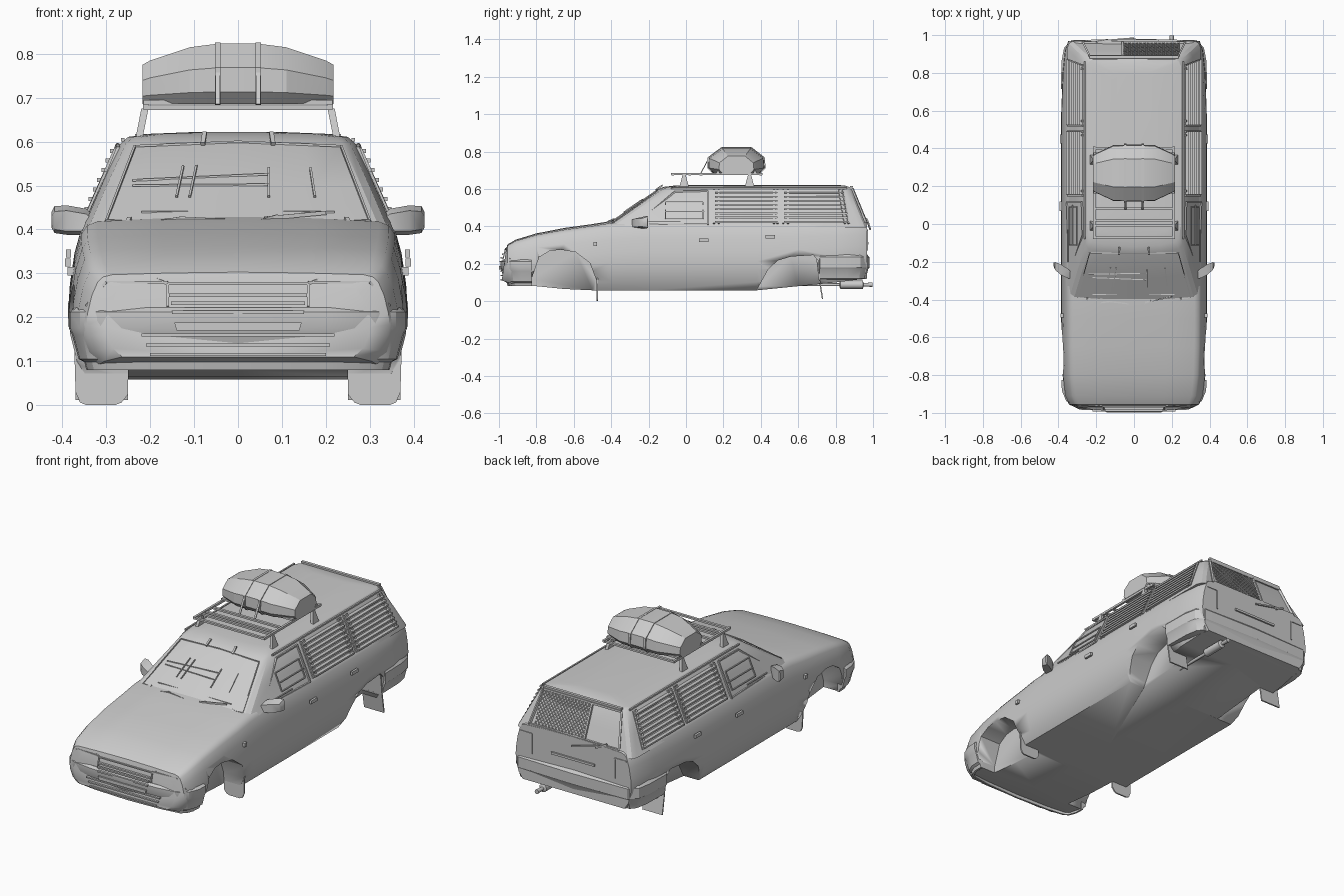
import bpy, bmesh, math
from mathutils import Vector

old = bpy.data.objects.get("Cube")
if old:
    bpy.data.objects.remove(old, do_unlink=True)

grey = bpy.data.materials.new("plain_grey")
grey.use_nodes = True
colour = (0.6, 0.6, 0.6, 1)
grey.diffuse_color = colour
grey.node_tree.nodes["Principled BSDF"].inputs["Base Color"].default_value = colour


def finish(name, bm, angle=30):
    bmesh.ops.recalc_face_normals(bm, faces=bm.faces)
    mesh = bpy.data.meshes.new(name)
    bm.to_mesh(mesh)
    bm.free()
    mesh.materials.append(grey)
    ob = bpy.data.objects.new(name, mesh)
    bpy.context.collection.objects.link(ob)
    bpy.ops.object.select_all(action='DESELECT')
    ob.select_set(True)
    bpy.context.view_layer.objects.active = ob
    bpy.ops.object.shade_smooth_by_angle(angle=math.radians(angle))
    return ob


def add_loft(bm, rings):
    rows = [[bm.verts.new(p) for p in ring] for ring in rings]
    n = len(rows[0])
    for a, b in zip(rows, rows[1:]):
        for i in range(n):
            j = (i + 1) % n
            bm.faces.new((a[i], a[j], b[j], b[i]))
    bm.faces.new(rows[0])
    bm.faces.new(rows[-1])


def loft(name, rings, angle=30):
    bm = bmesh.new()
    add_loft(bm, rings)
    return finish(name, bm, angle)


def mirrored(half):
    """Close a half outline that starts and ends on the centre plane."""
    return half + [(-x, y, z) for x, y, z in half[-2:0:-1]]


def both(p, side):
    return (p[0] * side, p[1], p[2])


def bars(name, items, w, t, sides=(1,)):
    """Rectangular rods between pairs of points."""
    bm = bmesh.new()
    for s in sides:
        for p, q in items:
            p, q = Vector(both(p, s)), Vector(both(q, s))
            rot = (q - p).to_track_quat('Z', 'Y')
            corners = [rot @ Vector((a * w / 2, b * t / 2, 0))
                       for a, b in ((-1, -1), (1, -1), (1, 1), (-1, 1))]
            add_loft(bm, [[p + c for c in corners], [q + c for c in corners]])
    return finish(name, bm)


def prism(name, pts, axis, a, b, sides=(1,)):
    """Extrude a flat outline along x or y."""
    def place(p, d):
        return (d, p[0], p[1]) if axis == 'x' else (p[0], d, p[1])
    bm = bmesh.new()
    for s in sides:
        add_loft(bm, [[both(place(p, d), s) for p in pts] for d in (a, b)])
    return finish(name, bm)


PAIR = (1, -1)

# Lower body: station = y, floor height, half width, top height
stations = [(-.985, .11, .30, .27), (-.955, .10, .345, .297), (-.91, .09, .366, .322),
            (-.8, .08, .378, .354), (-.65, .065, .384, .382), (-.5, .058, .386, .402),
            (-.4, .058, .386, .418), (-.2, .058, .386, .43), (.38, .058, .386, .43),
            (.6, .08, .386, .43), (.8, .10, .378, .43), (.92, .115, .365, .43),
            (.968, .12, .348, .42)]
section = [(0, 0), (.88, 0), (.95, .12), (.99, .3), (1, .42), (.992, .56),
           (.965, .76), (.925, .92), (.89, .975), (.83, 1), (.45, 1.02), (0, 1.03)]
rings = []
for y, zb, w, zt in stations:
    lean = .022 if y < -.96 else 0
    rings.append(mirrored([(w * f, y + lean * t, zb + t * (zt - zb)) for f, t in section]))
body = loft("lower_body", rings, 40)

# Wheel arches cut from the lower body
front_arch = [(-.83, .0), (-.825, .12), (-.785, .235), (-.73, .268), (-.67, .275),
              (-.59, .262), (-.515, .205), (-.482, .12), (-.472, .0)]
rear_arch = [(.34, .0), (.39, .08), (.44, .17), (.49, .217), (.56, .238), (.68, .246),
             (.705, .22), (.715, .0)]
for outline in (front_arch, rear_arch):
    cutter = prism("arch_cutter", outline, 'x', .25, .5, PAIR)
    cutter.hide_render = True
    mod = body.modifiers.new("arch", 'BOOLEAN')
    mod.object, mod.solver = cutter, 'EXACT'
    bpy.context.view_layer.objects.active = body
    bpy.ops.object.modifier_apply(modifier=mod.name)
    bpy.data.objects.remove(cutter, do_unlink=True)

# Cabin: layer = height, half width, front y, rear y
layers = [(.395, .356, -.447, .968), (.5, .311, -.295, .925), (.595, .268, -.158, .886),
          (.611, .25, -.12, .872), (.618, .2, -.06, .85), (.622, .1, .02, .8)]
rings = []
for z, w, f, r in layers:
    rings.append(mirrored([(0, f, z), (w * .55, f + .008, z), (w - .03, f + .026, z),
                           (w - .012, f + .05, z), (w, f + .12, z), (w, .3, z),
                           (w, r - .04, z), (w - .012, r - .012, z), (w - .03, r, z), (0, r, z)]))
loft("cabin", rings, 25)


def side(y, z, out=.006):
    return (.356 - .442 * (z - .395) + out, y, z)


def screen(x, z, out=.005):
    return (x, -.447 + 1.445 * (z - .395) + .3 * x * x - out, z)


def back(x, z, out=.006):
    return (x, .968 - .41 * (z - .395) + out, z)


# Bumpers: an outline swept round the corner in plan
def bumper(name, path, profile):
    full = path + [(-x, y) for x, y in path[-2::-1]]
    rings = []
    for i, p in enumerate(full):
        a, b = full[max(i - 1, 0)], full[min(i + 1, len(full) - 1)]
        d = Vector((b[0] - a[0], b[1] - a[1])).normalized()
        n = Vector((d.y, -d.x))
        if n.dot(Vector(p) - Vector((0, path[0][1] * .8))) < 0:
            n = -n
        rings.append([(p[0] + n.x * o, p[1] + n.y * o, z) for o, z in profile])
    loft(name, rings)


bumper("front_bumper", [(.375, -.825), (.372, -.88), (.352, -.93), (.31, -.96), (.2, -.975), (0, -.983)],
       [(-.04, .08), (-.03, .08), (-.025, .098), (-.012, .105), (.003, .16), (.01, .175),
        (.01, .212), (-.004, .222), (-.04, .222)])
bumper("rear_bumper", [(.376, .715), (.373, .86), (.36, .93), (.33, .962), (0, .97)],
       [(-.04, .115), (-.008, .12), (.004, .17), (.011, .18), (.011, .235), (-.002, .25), (-.04, .25)])

# Nose details
bars("grille_slats", [((-w, y, z), (w, y, z)) for w, y, z in
                      ((.15, -.99, .212), (.153, -.986, .232), (.157, -.977, .25))], .012, .008)
bars("lower_intake_slats", [((-w, -.982, z), (w, -.982, z)) for w, z in
                            ((.2, .115), (.21, .137), (.22, .16))], .02, .007)
prism("front_plate", [(-.14, .17), (.14, .17), (.145, .188), (-.145, .188)], 'y', -.999, -.99)
bars("headlight_edges", [((.16, -.978, .225), (.16, -.965, .28)), ((.16, -.965, .28), (.3, -.955, .28)),
                         ((.3, -.958, .28), (.345, -.94, .225))], .006, .006, PAIR)
bars("bonnet_lip", [((-.16, -.966, .276), (.16, -.966, .276)), ((.16, -.966, .276), (.21, -.94, .298)),
                    ((-.16, -.966, .276), (-.21, -.94, .298))], .008, .006)

# Windscreen frame, wipers and trim strips
edge = [screen(-.3, .42), screen(0, .415), screen(.3, .42), screen(.235, .59), screen(0, .6),
        screen(-.235, .59), screen(-.3, .42)]
bars("windscreen_seal", list(zip(edge, edge[1:])), .005, .005)
bars("wipers", [(screen(-.21, .412, .012), screen(-.13, .425, .012)), (screen(-.13, .425, .012), screen(-.03, .42, .012)),
                (screen(.03, .412, .012), screen(.09, .43, .012)), (screen(.06, .425, .012), screen(.2, .438, .012))],
     .007, .009)
bars("windscreen_strips", [(screen(-.24, .5), screen(.07, .502)), (screen(-.24, .512), screen(.07, .526)),
                           (screen(-.14, .475), screen(-.125, .545)), (screen(-.11, .475), screen(-.095, .545)),
                           (screen(.07, .475), screen(.07, .54)), (screen(.175, .475), screen(.165, .54)),
                           (screen(-.22, .44), screen(.22, .44))], .005, .005)
bars("screen_clips", [(screen(x, z), screen(x * .95, z + .025)) for x, z in
                      ((-.26, .4), (.26, .4), (-.08, .595), (.08, .595))], .01, .008)

# Door windows
corners = [side(-.27, .41, -.008), side(.115, .41), side(.115, .59), side(-.06, .585, .0), side(-.27, .41, -.008)]
bars("door_window_frame", list(zip(corners, corners[1:])), .008, .008, PAIR)
pane = [side(-.11, .44), side(.09, .44), side(.09, .53), side(-.11, .53), side(-.11, .44)]
bars("door_window_panels", list(zip(pane, pane[1:])) + [(side(-.2, .425), side(-.03, .425)),
                                                       (side(-.11, .48), side(.1, .48))], .005, .006, PAIR)

# Louvred rear side windows
slats, posts = [], []
for y0, y1 in ((.15, .49), (.52, .87)):
    lean = .015 if y0 > .5 else 0
    for i in range(8):
        z = .425 + i * .022
        slats.append((side(y0 + .005, z, .006), side(y1 - lean * i / 4, z, .006)))
    for y in (y0, y0 + .025, y1 - .02, y1):
        posts.append((side(y, .415, .004), side(y - lean * (y > .7) * 2, .595, .004)))
bars("window_louvres", slats, .022, .009, PAIR)
bars("louvre_posts", posts, .01, .008, PAIR)

# Door handles, indicators and mirrors
bars("door_handles", [((.388, .07, .325), (.388, .12, .325)), ((.386, .425, .345), (.386, .475, .345))],
     .012, .018, PAIR)
bars("side_indicators", [((.37, -.485, .305), (.388, -.485, .305))], .02, .02, PAIR)
bars("roof_gutters", [((.262, -.08, .604), (.262, .86, .604))], .008, .008, PAIR)
mirror_rings = []
for x, y, z0, z1, d in ((.325, -.275, .395, .425, .012), (.345, -.265, .388, .447, .025),
                        (.39, -.24, .388, .455, .028), (.418, -.222, .392, .453, .02), (.425, -.215, .405, .44, .01)):
    mirror_rings.append([(x, y - d, z0 + .008), (x, y + d, z0), (x, y + d, z1), (x, y - d, z1 - .012)])
for s, label in ((1, "left_mirror"), (-1, "right_mirror")):
    loft(label, [[both(p, s) for p in ring] for ring in mirror_rings], 40)

# Tailgate: window frame, wire guard, wiper and lights
gate = [back(-.27, .425), back(.27, .425), back(.235, .6), back(-.235, .6), back(-.27, .425)]
bars("tailgate_frame", list(zip(gate, gate[1:])) + [(back(-.06, .43), back(-.06, .6))], .01, .012)
wires = []
for i in range(-7, 16):
    for s in PAIR:
        x = -.05 + i * .02
        ends = [(x, .435), (x + .15, .59)]
        lo = max(0, (-.05 - x) / .15)
        hi = min(1, (.24 - x) / .15)
        if hi - lo > .05:
            pts = [(x + .15 * k, .435 + .155 * k) for k in (lo, hi)]
            wires.append(tuple(back(px if s > 0 else .19 - px, pz) for px, pz in pts))
bars("tailgate_wire_guard", wires, .004, .004)
bars("rear_wiper", [(back(0, .385, .012), back(-.16, .425, .015)), (back(-.14, .41, .015), back(-.2, .44, .015))], .008, .008)
bars("tailgate_handle", [((-.13, .971, .31), (.13, .971, .31))], .012, .012)
bars("tail_light_edges", [((.25, .97, .27), (.25, .97, .38)), ((.25, .97, .38), (.32, .968, .38))], .006, .006, PAIR)
bars("roof_lip", [((-.235, .885, .612), (.235, .885, .612))], .016, .01)

# Mud flaps
flap = [(.25, .2), (.25, .025), (.265, .006), (.28, 0), (.345, 0), (.36, .006), (.37, .03), (.375, .2)]
prism("front_mud_flaps", flap, 'y', -.478, -.47, PAIR)
bars("rear_mud_flaps", [((.31, .70, .23), (.31, .712, .12)), ((.31, .712, .12), (.31, .73, .012))], .12, .007, PAIR)


# Exhaust
def tube(name, stops, x, z):
    loft(name, [[(x + r * math.cos(a * math.pi / 6), y, z + r * math.sin(a * math.pi / 6))
                 for a in range(12)] for y, r in stops], 40)


tube("exhaust", [(.6, .008), (.82, .008), (.825, .022), (.945, .022), (.95, .009), (.998, .012)], .2, .088)

# Roof rack
bars("rack_rails", [((.21, -.08, .68), (.21, .41, .68))], .012, .012, PAIR)
bars("rack_crossbars", [((-.215, y, .677), (.215, y, .677)) for y in (-.07, -.01, .02, .08, .34, .4)], .014, .01)
for y in (-.01, .34):
    foot = [[(x - a, y - d, z), (x + a, y - d, z), (x + a, y + d, z), (x - a, y + d, z)]
            for x, a, d, z in ((.226, .008, .027, .605), (.212, .008, .008, .676))]
    for s in PAIR:
        loft("rack_foot", [[both(p, s) for p in r] for r in foot])


# Roof cargo box with straps
def cargo(name, slices, grow=0):
    outline = [(-.125, 0), (-.15, .2), (-.148, .6), (-.075, 1), (.075, 1), (.145, .6), (.15, .2), (.125, 0)]
    loft(name, [[(x, .27 + dy * k * (1 + grow), .686 - grow * .05 + t * (top - .686 + grow * .06))
                 for dy, t in outline] for x, k, top in slices], 20)


cargo("cargo_box", [(-.218, .62, .775), (-.2, .7, .785), (-.11, .98, .815), (-.04, 1, .824),
                    (.04, 1, .824), (.11, .98, .815), (.2, .7, .785), (.218, .62, .775)])
for s, label in ((1, "left_strap"), (-1, "right_strap")):
    cargo(label, [(s * .04, 1, .825), (s * .052, 1, .825)], .04)
bars("strap_tails", [((.046, .12, .76), (.046, .08, .685))], .01, .005, PAIR)
bars("box_tray", [((-.215, y, .69), (.215, y, .69)) for y in (.17, .37)], .016, .01)
